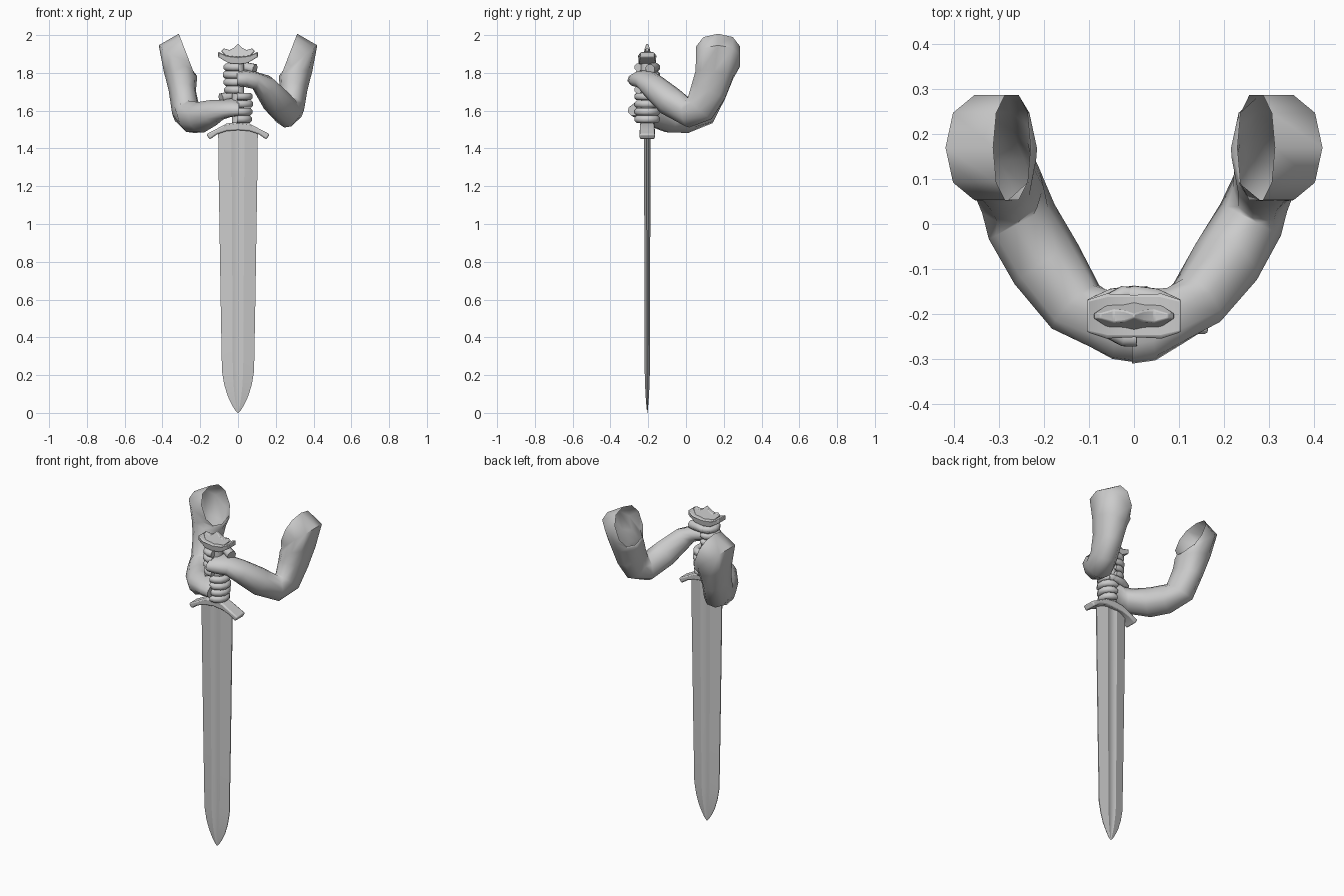
import bpy, bmesh, math
from mathutils import Vector

cube = bpy.data.objects.get("Cube")
if cube:
    bpy.data.objects.remove(cube, do_unlink=True)

grey = bpy.data.materials.new("plain_grey")
grey.use_nodes = True
grey.diffuse_color = (0.6, 0.6, 0.6, 1)
grey.node_tree.nodes["Principled BSDF"].inputs["Base Color"].default_value = (0.6, 0.6, 0.6, 1)

SWORD_Y = -0.205


def finish(name, bm, angle=40, bevel=0):
    bmesh.ops.recalc_face_normals(bm, faces=bm.faces)
    mesh = bpy.data.meshes.new(name)
    bm.to_mesh(mesh)
    bm.free()
    mesh.materials.append(grey)
    obj = bpy.data.objects.new(name, mesh)
    bpy.context.collection.objects.link(obj)
    bpy.ops.object.select_all(action='DESELECT')
    obj.select_set(True)
    bpy.context.view_layer.objects.active = obj
    bpy.ops.object.shade_smooth_by_angle(angle=math.radians(angle))
    if bevel:
        mod = obj.modifiers.new("Bevel", 'BEVEL')
        mod.width, mod.segments = bevel, 2
    return obj


def loft(name, rings, cap_start=True, cap_end=True, angle=40):
    """Skin a list of equal-sized point rings."""
    bm = bmesh.new()
    loops = [[bm.verts.new(p) for p in ring] for ring in rings]
    n = len(loops[0])
    for a, b in zip(loops, loops[1:]):
        for i in range(n):
            j = (i + 1) % n
            bm.faces.new((a[i], a[j], b[j], b[i]))
    if cap_start:
        bm.faces.new(loops[0])
    if cap_end:
        bm.faces.new(loops[-1])
    return finish(name, bm, angle)


def tube(name, stations, sides=10, square=1.0, side=(0, 1, 0), **caps):
    """Stations are (centre, radius along side, other radius, optional direction)."""
    rings = []
    side = Vector(side)
    for k, (c, r1, r2, *d) in enumerate(stations):
        before = Vector(stations[max(k - 1, 0)][0])
        after = Vector(stations[min(k + 1, len(stations) - 1)][0])
        t = (Vector(d[0]) if d else after - before).normalized()
        side = (side - side.dot(t) * t).normalized()
        other = t.cross(side)
        ring = []
        for i in range(sides):
            a = math.tau * (i + 0.5) / sides
            u, v = (math.copysign(abs(f) ** square, f) for f in (math.cos(a), math.sin(a)))
            ring.append(Vector(c) + side * u * r1 + other * v * r2)
        rings.append(ring)
    return loft(name, rings, **caps)


def plate(name, half, bevel):
    """Symmetric profile of (x, z, half depth), right half from top to bottom."""
    pts = half + [(-x, z, h) for x, z, h in reversed(half) if x > 0]
    bm = bmesh.new()
    front, back = ([bm.verts.new((x, SWORD_Y + s * h, z)) for x, z, h in pts] for s in (-1, 1))
    n = len(pts)
    for i in range(n):
        j = (i + 1) % n
        bm.faces.new((front[i], front[j], back[j], back[i]))
    # strips between the upper and lower edge of the profile
    for loop in (front, back):
        bm.faces.new(loop)
    return finish(name, bm, 40, bevel)


# Blade with a shallow central groove on both faces
blade_rings = []
for z, w in [(1.5, .105), (1.3, .103), (.6, .092), (.22, .085), (.15, .073),
             (.09, .055), (.04, .031), (.015, .016), (0, .002)]:
    s = w / .105
    half = [(w, .003 * s), (.034 * s, .017 * s), (.018 * s, .012 * s), (0, .010 * s)]
    top = half + [(-x, y) for x, y in reversed(half[:-1])]
    blade_rings.append([(x, SWORD_Y + y, z) for x, y in top] +
                       [(x, SWORD_Y - y, z) for x, y in reversed(top)])
loft("blade", blade_rings, angle=15)

# Hilt
plate("crossguard", [(0, 1.54, .036), (.06, 1.532, .038), (.12, 1.5, .04), (.168, 1.475, .04),
                     (.15, 1.447, .04), (.11, 1.475, .04), (.06, 1.492, .038), (0, 1.497, .036)], .008)
tube("grip", [((0, SWORD_Y, z), .034, .034) for z in (1.5, 1.7, 1.86)], sides=12)
plate("pommel_base", [(0, 1.885, .047), (.06, 1.892, .047), (.105, 1.912, .036),
                      (.105, 1.884, .036), (.05, 1.852, .046), (0, 1.846, .046)], .005)
plate("pommel_crown", [(0, 1.955, .004), (.022, 1.932, .012), (.045, 1.921, .014), (.075, 1.93, .006),
                       (.09, 1.915, .006), (.06, 1.885, .026), (0, 1.88, .04)], .003)

# Arms: shared shoulder and upper arm, own forearm and hand
upper = [((.272, .17, 1.9), .122, .115, (.93, 0, -.36)),
         ((.318, .17, 1.865), .122, .13, (.62, 0, -.78)),
         ((.305, .15, 1.79), .105, .09, (.2, -.15, -.97)),
         ((.295, .12, 1.705), .1, .072, (0, -.4, -.9))]
forearms = {
    "left": [((.285, .075, 1.615), .088, .066, (-.2, -.65, -.75)),
             ((.26, .01, 1.59), .08, .07, (-.45, -.85, 0)),
             ((.205, -.085, 1.65), .078, .074),
             ((.14, -.175, 1.73), .062, .066),
             ((.09, -.205, 1.76), .045, .066, (-1, -.3, .2))],
    "right": [((.275, .075, 1.595), .092, .075, (-.2, -.65, -.75)),
              ((.25, .005, 1.567), .085, .077, (-.45, -.85, 0)),
              ((.195, -.09, 1.565), .08, .08),
              ((.13, -.185, 1.59), .066, .07),
              ((.08, -.21, 1.605), .048, .07, (-1, -.3, .1))]}

for label, sign, grip_z in (("left", 1, 1.77), ("right", -1, 1.615)):
    hand = [((.04, -.225, grip_z), .044, .08, (-1, -.1, 0)),
            ((-.005, -.236, grip_z), .036, .076, (-1, 0, 0))]
    arm = [((c[0] * sign, c[1], c[2]), r1, r2, *[(v[0] * sign, v[1], v[2]) for v in d])
           for c, r1, r2, *d in upper + forearms[label] + hand]
    tube(label + "_arm", arm, square=.85, cap_start=False, angle=60)

    # Four fingers curled round the grip, from the front to the back
    for i in range(4):
        z = grip_z + .06 - .04 * i
        reach = .056 - .004 * abs(i - 1)
        path = []
        for k in range(8):
            a = math.radians(-75 - 30 * k)
            r = .021 if k < 7 else .013
            path.append(((sign * (-.008 + reach * math.cos(a)), SWORD_Y + .05 * math.sin(a), z), r, r))
        tube(f"{label}_finger_{i + 1}", path, sides=8, side=(0, 0, 1), angle=60)

    # Thumb laid across the back of the grip
    thumb = [((.09, -.19), .05, .028), ((.045, -.168), .06, .027),
             ((0, -.158), .058, .022), ((-.05, -.162), .05, .013)]
    tube(label + "_thumb", [((sign * x, y, grip_z + dz), r, r) for (x, y), dz, r in thumb],
         sides=8, side=(0, 0, 1), angle=60)
